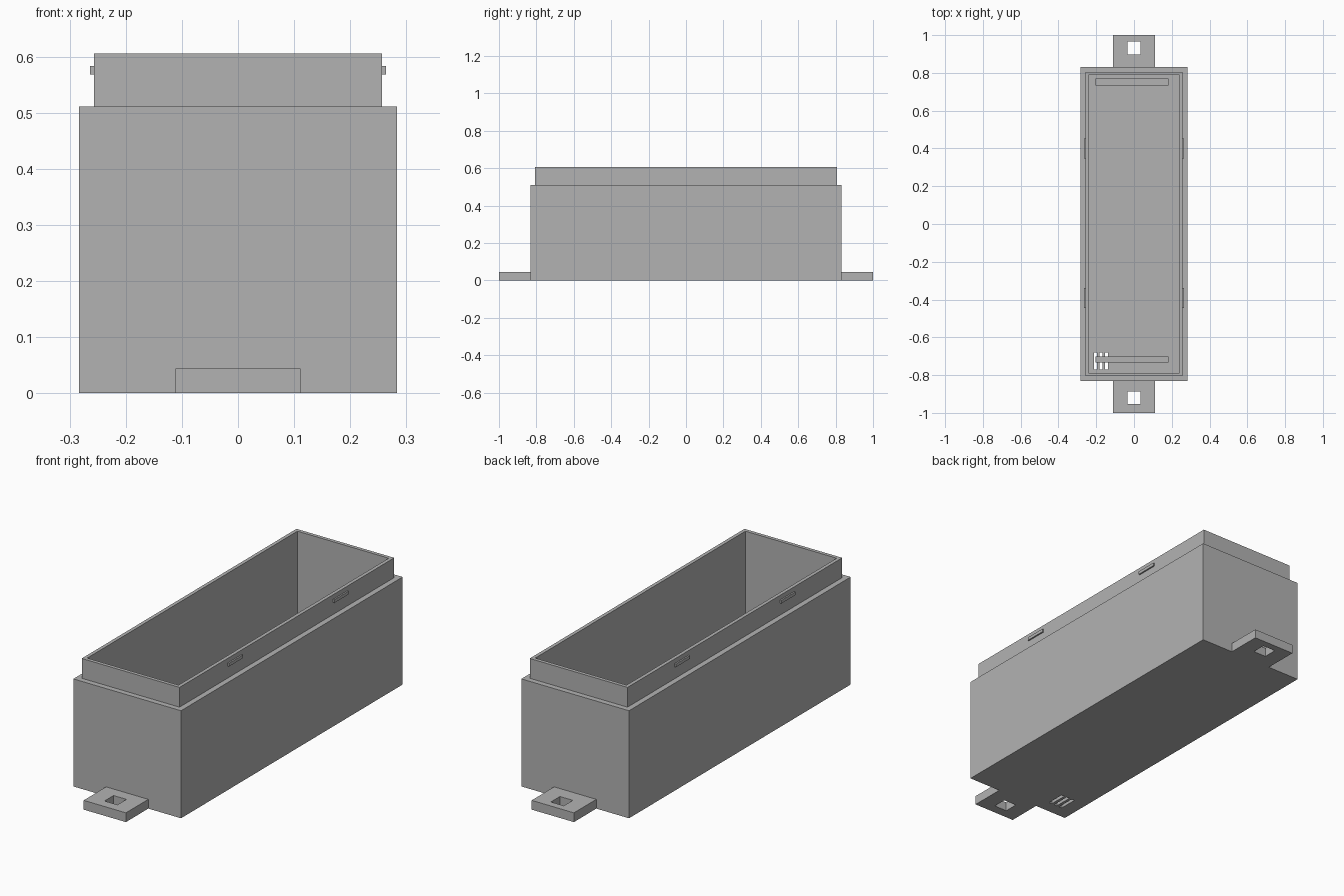
import bpy
import bmesh
from mathutils import Vector

if "Cube" in bpy.data.objects:
    bpy.data.objects.remove(bpy.data.objects["Cube"], do_unlink=True)

plastic = bpy.data.materials.new("grey_plastic")
plastic.use_nodes = True
plastic.diffuse_color = (0.45, 0.45, 0.45, 1)
plastic.node_tree.nodes["Principled BSDF"].inputs["Base Color"].default_value = (0.45, 0.45, 0.45, 1)


def box(name, low, high):
    """Axis-aligned box between two opposite corners."""
    low, high = Vector(low), Vector(high)
    bm = bmesh.new()
    bmesh.ops.create_cube(bm, size=1)
    for v in bm.verts:
        v.co = (low + high) / 2 + v.co * (high - low)
    mesh = bpy.data.meshes.new(name)
    bm.to_mesh(mesh)
    bm.free()
    mesh.materials.append(plastic)
    obj = bpy.data.objects.new(name, mesh)
    bpy.context.collection.objects.link(obj)
    return obj


def combine(target, tool, operation):
    """Apply a boolean and discard the tool object."""
    tool.hide_render = True
    mod = target.modifiers.new(operation, "BOOLEAN")
    mod.operation = operation
    mod.solver = "EXACT"
    mod.object = tool
    bpy.context.view_layer.objects.active = target
    bpy.ops.object.modifier_apply(modifier=mod.name)
    bpy.data.objects.remove(tool, do_unlink=True)


FLOOR = 0.043
BODY_X, BODY_Y, BODY_TOP = 0.283, 0.832, 0.511
LIP_X, LIP_Y, LIP_TOP = 0.257, 0.806, 0.605

# Hollow case with a stepped rim
case = box("case_body", (-BODY_X, -BODY_Y, 0), (BODY_X, BODY_Y, BODY_TOP))
combine(case, box("rim", (-LIP_X, -LIP_Y, 0.3), (LIP_X, LIP_Y, LIP_TOP)), "UNION")
combine(case, box("cavity", (-0.24, -0.789, FLOOR), (0.24, 0.789, 1)), "DIFFERENCE")

# Three cable slots through the floor
for i in range(3):
    x = -0.213 + i * 0.03
    combine(case, box("slot", (x, -0.77, -0.1), (x + 0.016, -0.68, FLOOR + 0.02)), "DIFFERENCE")

# Support ribs standing on the floor
for name, y0, y1 in (("front_rib", -0.733, -0.702), ("back_rib", 0.733, 0.769)):
    box(name, (-0.204, y0, FLOOR), (0.182, y1, 0.12))

# Mounting tabs with square screw holes
for name, side, hole_y in (("front_tab", -1, -0.92), ("back_tab", 1, 0.932)):
    ys = sorted((side * BODY_Y, side))
    tab = box(name, (-0.111, ys[0], 0), (0.111, ys[1], 0.044))
    combine(tab, box("hole", (-0.034, hole_y - 0.034, -0.1), (0.034, hole_y + 0.034, 0.1)), "DIFFERENCE")

# Snap clips on both long sides of the rim
for side_name, side in (("left", 1), ("right", -1)):
    for end_name, y in (("front", -0.392), ("back", 0.4)):
        xs = sorted((side * (LIP_X - 0.005), side * 0.264))
        box(f"{end_name}_{side_name}_clip", (xs[0], y - 0.053, 0.568), (xs[1], y + 0.053, 0.583))
